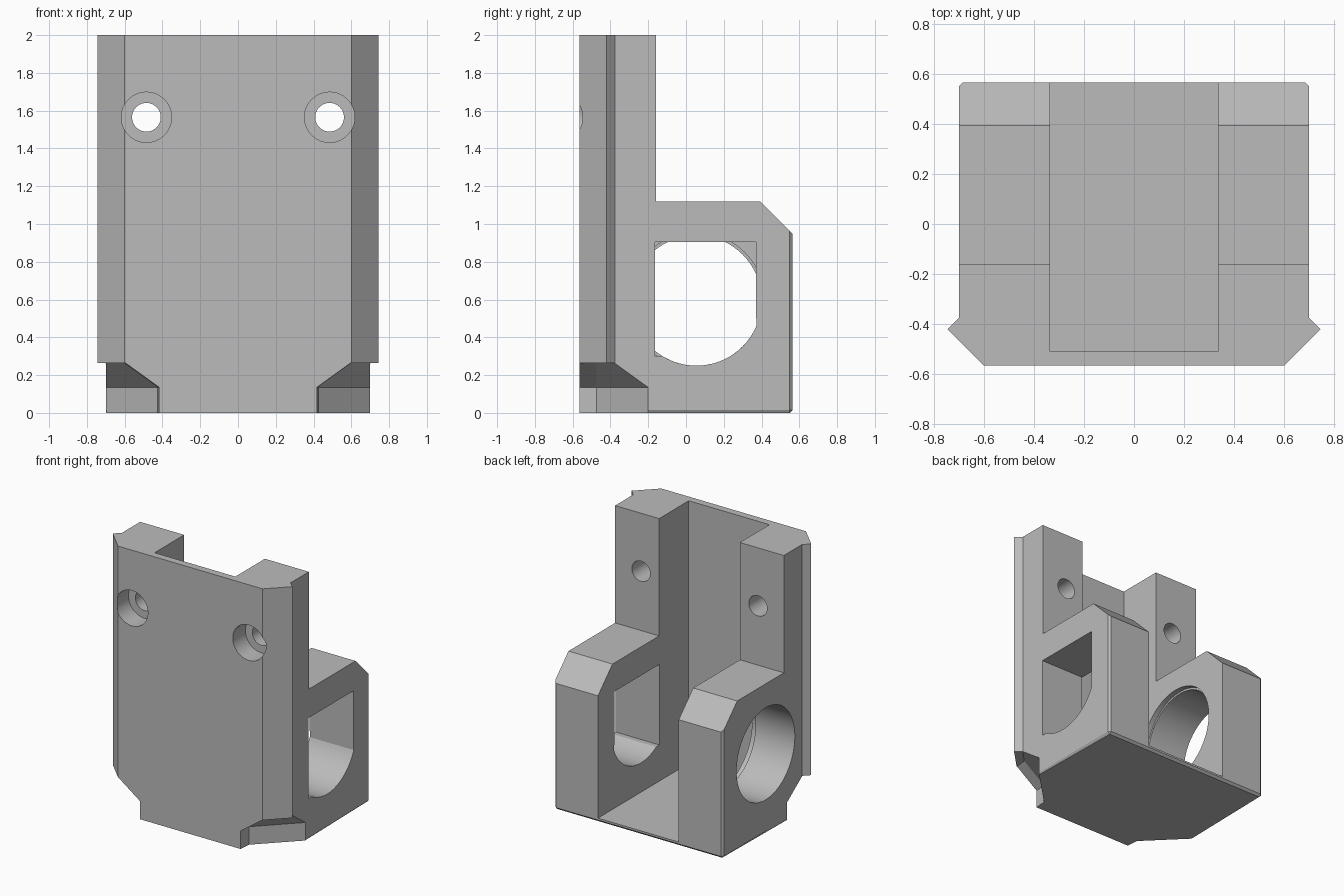
import bpy
import bmesh
from math import cos, sin, pi, radians
from mathutils import Vector

cube = bpy.data.objects.get("Cube")
if cube:
    bpy.data.objects.remove(cube, do_unlink=True)

grey = bpy.data.materials.new("plain grey")
grey.use_nodes = True
GREY = (0.5, 0.5, 0.5, 1)
grey.diffuse_color = GREY
grey.node_tree.nodes["Principled BSDF"].inputs["Base Color"].default_value = GREY

# Maps a 2D section point and a depth to 3D, by extrusion axis
PLACE = {
    "x": lambda p, d: Vector((d, p[0], p[1])),
    "y": lambda p, d: Vector((p[0], d, p[1])),
    "z": lambda p, d: Vector((p[0], p[1], d)),
}


def loft(name, sections, axis="z"):
    """Solid skinned through (depth, outline) sections."""
    bm = bmesh.new()
    rings = [[bm.verts.new(PLACE[axis](p, d)) for p in pts] for d, pts in sections]
    for a, b in zip(rings, rings[1:]):
        for i in range(len(a)):
            j = (i + 1) % len(a)
            bm.faces.new((a[i], a[j], b[j], b[i]))
    bm.faces.new(rings[0])
    bm.faces.new(rings[-1])
    bmesh.ops.recalc_face_normals(bm, faces=bm.faces)
    mesh = bpy.data.meshes.new(name)
    bm.to_mesh(mesh)
    bm.free()
    mesh.materials.append(grey)
    obj = bpy.data.objects.new(name, mesh)
    bpy.context.collection.objects.link(obj)
    return obj


def prism(name, pts, axis, lo, hi):
    return loft(name, [(lo, pts), (hi, pts)], axis)


def rect(u0, u1, v0, v1):
    return [(u0, v0), (u1, v0), (u1, v1), (u0, v1)]


def arc(u, v, r, start=0.0, end=2 * pi, n=72, closed=True):
    steps = n if closed else n - 1
    return [(u + r * cos(start + (end - start) * i / steps),
             v + r * sin(start + (end - start) * i / steps)) for i in range(n)]


def select_only(obj):
    bpy.ops.object.select_all(action="DESELECT")
    obj.select_set(True)
    bpy.context.view_layer.objects.active = obj


def cut(obj, cutter):
    cutter.hide_render = True
    mod = obj.modifiers.new("cut", "BOOLEAN")
    mod.operation = "DIFFERENCE"
    mod.solver = "EXACT"
    mod.object = cutter
    select_only(obj)
    bpy.ops.object.modifier_apply(modifier=mod.name)
    bpy.data.objects.remove(cutter, do_unlink=True)


# Bracket block with flared, chamfered front corners
half = [(0.6, -0.565), (0.745, -0.42), (0.7, -0.375), (0.7, 0.565)]
outline = half + [(-x, y) for x, y in reversed(half)]
body = prism("bracket_body", outline, "z", 0, 2)

# Small bevel on the bottom side and back edges and the rear corners
bm = bmesh.new()
bm.from_mesh(body.data)
edges = []
for e in bm.edges:
    mid = (e.verts[0].co + e.verts[1].co) / 2
    if (mid.z < 0.01 and mid.y > 0) or (mid.y > 0.5 and 0.5 < mid.z < 1.5):
        edges.append(e)
bmesh.ops.bevel(bm, geom=edges, offset=0.016, segments=1, affect="EDGES")
bm.to_mesh(body.data)
bm.free()

# Central channel, clearance above the arms, sloped arm corners
cut(body, prism("channel", rect(-0.335, 0.335, -0.51, 0.8), "z", 0.03, 2.2))
cut(body, prism("arm_clearance", [(-0.16, 1.12), (0.393, 1.12), (0.773, 0.74),
                                  (0.773, 2.2), (-0.16, 2.2)], "x", -0.9, 0.9))

# Round bore with a shallow inner recess in the right arm
BORE = (0.055, 0.595)
cut(body, prism("bore", arc(*BORE, 0.345), "x", -0.9, -0.2))
cut(body, prism("bore_recess", arc(*BORE, 0.36), "x", -0.375, -0.2))

# Window with a curved lower edge in the left arm
window = [(-0.165, 0.3), (-0.165, 0.905), (0.37, 0.905)]
window += arc(*BORE, 0.345, radians(-23.2), radians(-121.4), 30, closed=False)
cut(body, prism("window", window, "x", 0.2, 0.9))

for s in (-1, 1):
    # Counterbored screw holes
    cut(body, prism("screw_hole", arc(s * 0.485, 1.565, 0.076, n=40), "y", -0.8, 0))
    cut(body, prism("screw_head", arc(s * 0.485, 1.565, 0.133, n=56), "y", -0.8, -0.415))
    # Relief under the front corners, with sloped upper faces
    low = [(s * x, y) for x, y in
           [(0.405, -0.7), (0.425, -0.475), (0.8, -0.1), (0.95, -0.7)]]
    top = [(s * x, y) for x, y in
           [(0.585, -0.7), (0.605, -0.475), (0.8, -0.28), (0.95, -0.7)]]
    cut(body, loft("corner_relief", [(-0.1, low), (0.135, low), (0.265, top)]))

select_only(body)
bpy.ops.object.shade_smooth_by_angle(angle=radians(25))
